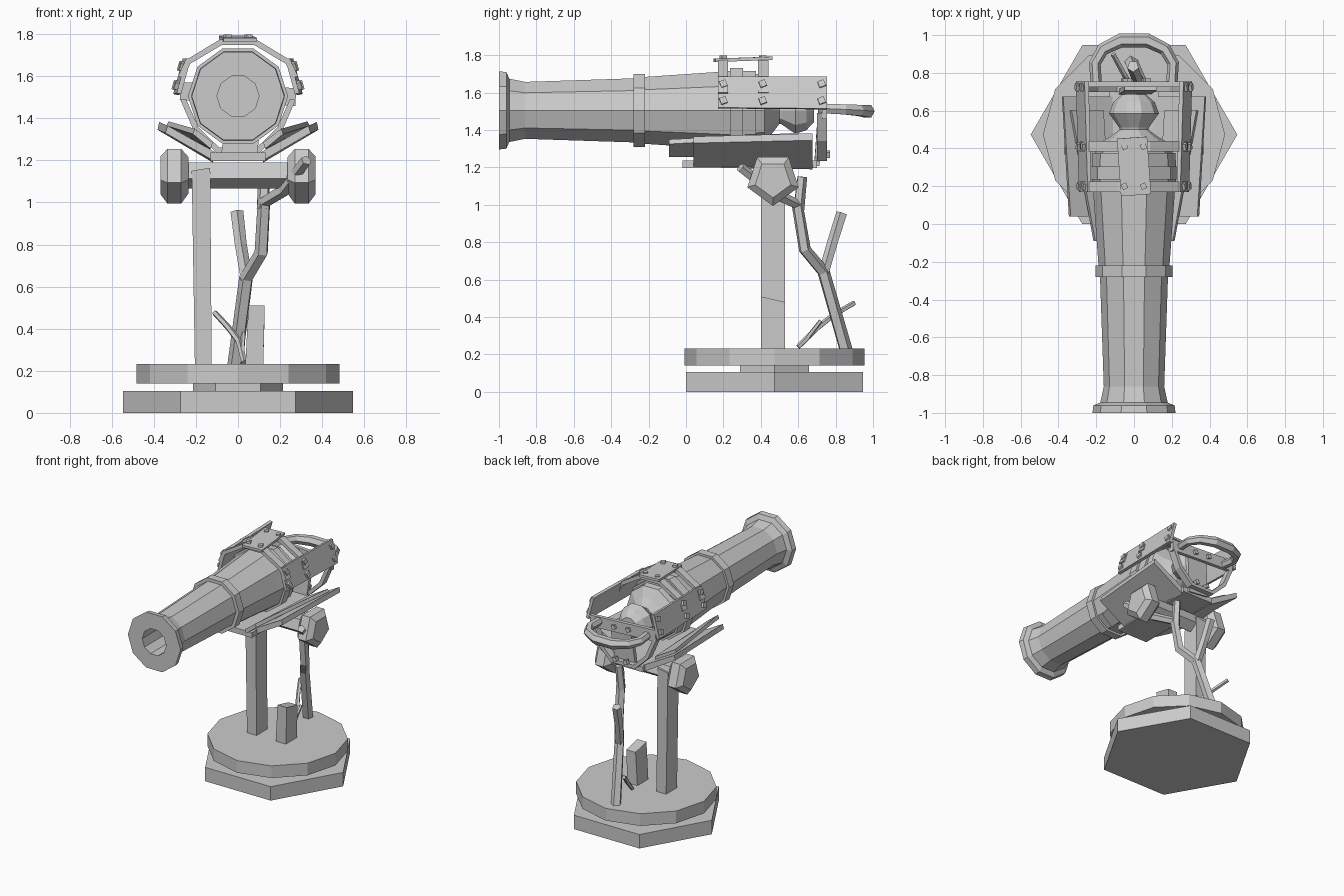
import bpy, bmesh, math
from mathutils import Vector, Matrix, Euler

if "Cube" in bpy.data.objects:
    bpy.data.objects.remove(bpy.data.objects["Cube"])


def finish(bm, name):
    bmesh.ops.recalc_face_normals(bm, faces=bm.faces)
    me = bpy.data.meshes.new(name)
    bm.to_mesh(me)
    bm.free()
    ob = bpy.data.objects.new(name, me)
    bpy.context.collection.objects.link(ob)
    return ob


def loft(name, rings, cap=True):
    """Skin a list of equally sized point rings."""
    bm = bmesh.new()
    vs = [[bm.verts.new(p) for p in r] for r in rings]
    n = len(vs[0])
    for a, b in zip(vs, vs[1:]):
        for i in range(n):
            bm.faces.new((a[i], a[(i + 1) % n], b[(i + 1) % n], b[i]))
    if cap:
        bm.faces.new(vs[0])
        bm.faces.new(vs[-1])
    return finish(bm, name)


def turned(name, profile, sides, axis, centre, phase=0.0):
    """Lathe (position, radius) pairs around an axis."""
    rings = []
    for t, r in profile:
        ring = []
        for i in range(sides):
            a = phase + math.tau * i / sides
            u, v = r * math.cos(a), r * math.sin(a)
            p = {'x': (t, u, v), 'y': (u, t, v), 'z': (u, v, t)}[axis]
            ring.append(Vector(p) + Vector(centre))
        rings.append(ring)
    return loft(name, rings)


def tube(name, path, radii, sides=5):
    pts = [Vector(p) for p in path]
    rings = []
    for i, p in enumerate(pts):
        d = pts[min(i + 1, len(pts) - 1)] - pts[max(i - 1, 0)]
        q = d.to_track_quat('Z', 'Y')
        rings.append([p + q @ Vector((radii[i] * math.cos(math.tau * k / sides),
                                      radii[i] * math.sin(math.tau * k / sides), 0))
                      for k in range(sides)])
    return loft(name, rings)


def box(name, c, size, rot=(0, 0, 0)):
    bm = bmesh.new()
    m = Matrix.Translation(c) @ Euler([math.radians(a) for a in rot]).to_matrix().to_4x4()
    bmesh.ops.create_cube(bm, size=1, matrix=m @ Matrix.Diagonal((*size, 1)))
    return finish(bm, name)


def plank(name, y0, sec0, y1, sec1, s=1):
    """Board between two (x, z) cross-sections, mirrored by s."""
    return loft(name, [[(s * x, y, z) for x, z in sec] for y, sec in ((y0, sec0), (y1, sec1))])


def strap(name, pts, y0, y1, th):
    """Flat metal strip following (x, z) points, thickened inwards."""
    c = Vector((0, 1.5))
    rings = []
    for p in pts:
        o = Vector(p)
        i = o + (c - o).normalized() * th
        rings.append([(o.x, y0, o.y), (o.x, y1, o.y), (i.x, y1, i.y), (i.x, y0, i.y)])
    return loft(name, rings)


# Stacked base
BY = 0.473
turned("base_hexagon", [(0, .547), (.105, .547)], 6, 'z', (0, BY, 0))
turned("base_neck", [(.1, .213), (.145, .213)], 6, 'z', (0, BY, 0))
turned("base_disc", [(.14, .482), (.232, .482)], 12, 'z', (0, BY, 0))

# Standing post and the broken stump of its twin
plank("post", .40, [(-.205, .23), (-.125, .23), (-.132, 1.165), (-.22, 1.15)],
      .53, [(-.205, .23), (-.125, .23), (-.132, 1.165), (-.22, 1.15)])
plank("broken_stump", .40, [(.035, .23), (.12, .23), (.127, .51), (.05, .51)],
      .53, [(.035, .23), (.12, .23), (.127, .48), (.05, .48)])

# Axle and five-sided end knobs
turned("axle", [(-.26, .068), (.26, .068)], 5, 'x', (0, .465, 1.135), -math.pi / 2)
for s, side in ((-1, "left"), (1, "right")):
    turned(side + "_axle_knob", [(s * .235, .095), (s * .27, .144), (s * .335, .144), (s * .368, .1)],
           5, 'x', (0, .465, 1.138), -math.pi / 2)

# Branch used as the replacement leg
tube("branch_leg", [(-.015, .855, .22), (.04, .735, .64), (.112, .635, .76),
                    (.125, .595, 1.0), (.22, .47, 1.06), (.325, .29, 1.2)],
     [.037, .035, .034, .033, .031, .027])
tube("branch_upper_fork", [(.12, .6, .97), (.125, .62, 1.15)], [.032, .028])
tube("branch_side_fork", [(.04, .735, .63), (.012, .785, .8), (-.005, .835, .955)], [.03, .03, .032])
tube("twig", [(.03, .6, .24), (.005, .7, .34), (-.05, .79, .41), (-.11, .9, .475)], [.014, .016, .015, .014])
tube("twig_fork", [(.02, .65, .29), (.025, .72, .38)], [.013, .011])

# Cradle boards under the barrel
box("cradle_floor", (0, .34, 1.217), (.26, .72, .04))
for s, side in ((-1, "left"), (1, "right")):
    plank(side + "_cradle_board", .04, [(.11, 1.24), (.12, 1.2), (.345, 1.33), (.335, 1.365)],
          .675, [(.11, 1.235), (.12, 1.19), (.382, 1.345), (.375, 1.382)], s)
    plank(side + "_cradle_inner_board", -.09, [(.12, 1.285), (.13, 1.255), (.215, 1.325), (.205, 1.35)],
          .6, [(.16, 1.285), (.17, 1.255), (.34, 1.365), (.33, 1.385)], s)

# Ten-sided barrel with bore, moulding rings and ball end
CZ = 1.505
turned("barrel", [(-.55, .1), (-1, .1), (-1, .22), (-.96, .215), (-.945, .178), (-.86, .16), (-.28, .18),
                  (-.28, .205), (-.22, .205), (-.22, .188), (.17, .216), (.235, .222), (.235, .238),
                  (.305, .238), (.305, .222), (.375, .22), (.375, .205), (.42, .2), (.46, .13),
                  (.5, .075), (.51, .078), (.585, .132), (.645, .11), (.685, .065)],
       10, 'y', (0, 0, CZ))

# Side armour plates with bolts
for s, side in ((-1, "left"), (1, "right")):
    plank(side + "_plate", .17, [(.225, 1.68), (.245, 1.685), (.292, 1.52), (.27, 1.515)],
          .755, [(.24, 1.68), (.262, 1.685), (.308, 1.515), (.285, 1.51)], s)
    for y in (.2, .41, .725):
        for z in (1.555, 1.645):
            x = .305 - (z - 1.515) * .28 - .012 * (.76 - y) / .6
            box(side + "_plate_bolt", (s * x, y, z), (.035, .035, .035), (20, -s * 16, 0))

# Arched straps carrying the raised top plate
for y in (.17, .385):
    strap("top_strap", [(-.285, 1.6), (-.25, 1.675), (-.085, 1.775), (.085, 1.775), (.25, 1.675), (.285, 1.6)],
          y, y + .055, .028)
box("top_plate", (0, .305, 1.778), (.16, .305, .018), (2, 0, 4))
for x in (-.05, .05):
    for y in (.2, .41):
        box("top_plate_bolt", (x, y, 1.785), (.03, .03, .028), (0, 0, 25))

# Rear frame: cross board, hanging panel and lower strap
box("rear_cross_board", (0, .74, 1.515), (.55, .028, .085), (0, 3, 0))
box("rear_panel", (.02, .71, 1.36), (.17, .028, .29), (-4, 6, 0))
strap("rear_lower_strap", [(-.275, 1.49), (-.21, 1.34), (-.1, 1.235), (.1, 1.235), (.21, 1.34), (.275, 1.49)],
      .7, .755, .028)
for x, z in ((-.2, 1.52), (-.05, 1.52), (.07, 1.51), (.2, 1.51), (-.03, 1.27), (.06, 1.27)):
    box("rear_bolt", (x, .757, z), (.03, .028, .03), (0, 20, 0))

# Looped rear handle
tube("rear_handle", [(-.2, .74, 1.515), (-.207, .85, 1.51), (-.165, .925, 1.505), (-.07, .972, 1.5),
                     (.07, .972, 1.5), (.165, .925, 1.505), (.207, .85, 1.51), (.2, .74, 1.515)],
     [.03, .031, .034, .038, .038, .034, .031, .03], 6)
